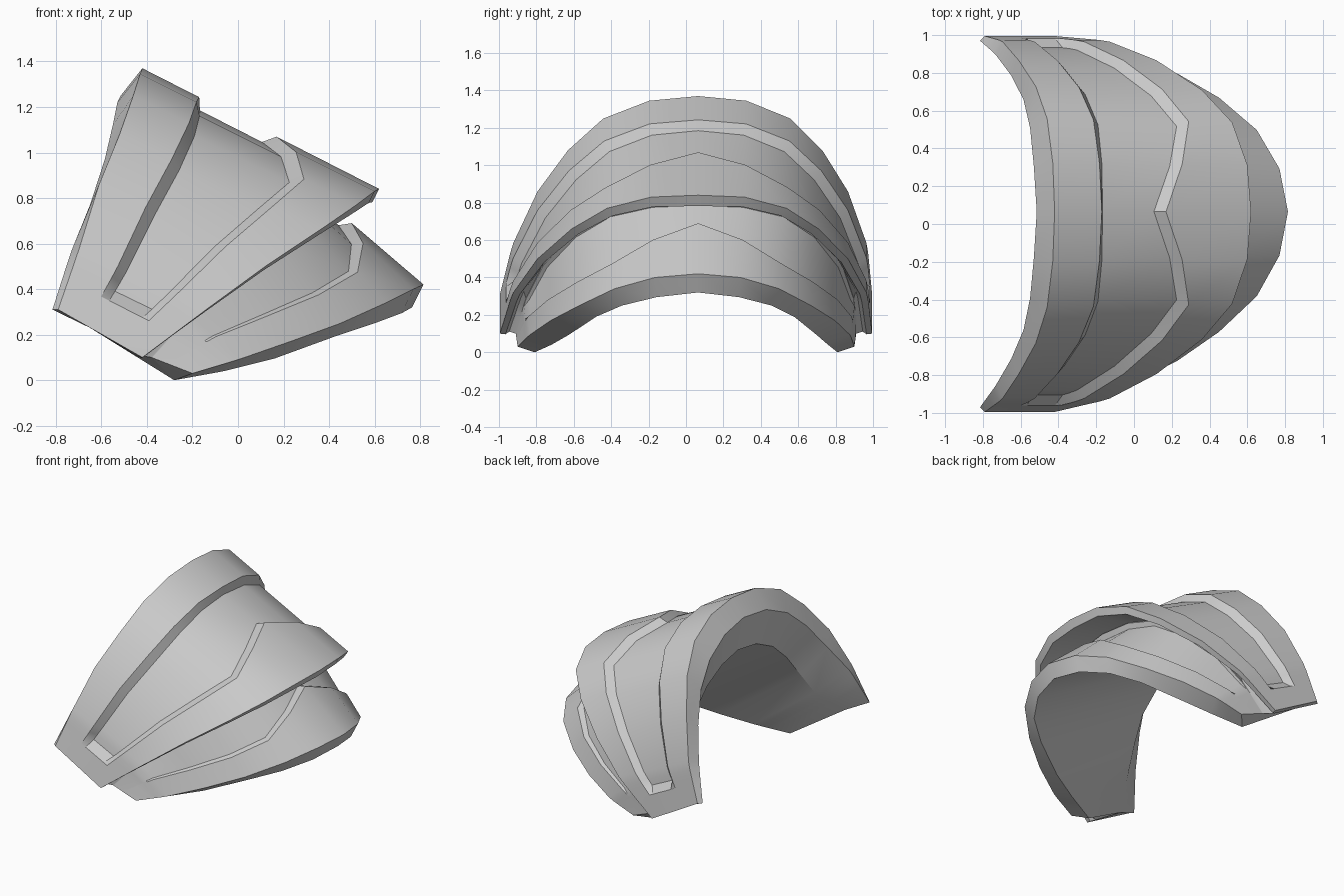
import bpy, bmesh, math
from mathutils import Vector

if "Cube" in bpy.data.objects:
    bpy.data.objects.remove(bpy.data.objects["Cube"])


def sample(values, s):
    # linear lookup along the half arch, 0 = crown, 6 = lower end
    i = min(int(s), len(values) - 2)
    return values[i] + (values[i + 1] - values[i]) * (s - i)


def vectors(pts):
    return [Vector(p) for p in pts]


def fade(pair, s):
    return pair[0] + (pair[1] - pair[0]) * s / 6


class Plate:
    """Ruled arch between two rims, with a sunken panel."""

    def __init__(self, back, front, t1, t2, wall1, wall2, end, depth):
        self.back, self.front = vectors(back), vectors(front)
        self.t1, self.t2, self.wall1, self.wall2 = t1, t2, wall1, wall2
        self.end, self.depth = end, depth

    def point(self, s, t, d=0.0):
        def on(u):
            return sample(self.back, u).lerp(sample(self.front, u), t)
        ps = on(min(6, s + 0.5)) - on(max(0, s - 0.5)) if s else Vector((0, 1, 0))
        inward = ps.cross(sample(self.front, s) - sample(self.back, s)).normalized()
        return on(s) + inward * d

    def rows(self, s):
        d = fade(self.depth, s) if s < self.end else 0
        a, b = sample(self.t1, s), sample(self.t2, s)
        return [self.point(s, 0), self.point(s, a),
                self.point(s, a + fade(self.wall1, s), d),
                self.point(s, b - fade(self.wall2, s), d),
                self.point(s, b), self.point(s, 1)]


# large upper plate
upper = Plate(
    back=[(-.42, 0, 1.37), (-.43, .26, 1.345), (-.46, .5, 1.25), (-.52, .68, 1.08),
          (-.61, .83, .86), (-.70, .95, .57), (-.79, .995, .31)],
    front=[(.62, 0, .84), (.60, .25, .83), (.52, .48, .77), (.36, .66, .66),
           (.12, .83, .50), (-.14, .95, .31), (-.42, .995, .10)],
    t1=[.24, .24, .25, .26, .28, .30, .32],
    t2=[.567, .665, .765, .76, .76, .76, .76],
    wall1=(.025, .08), wall2=(.04, .06), end=5.5, depth=(.05, .045))

# smaller lower plate growing from beneath the upper one
lower = Plate(
    back=[(.33, 0, .835), (.31, .25, .82), (.26, .48, .76), (.15, .66, .64),
          (-.05, .80, .47), (-.22, .88, .28), (-.38, .91, .10)],
    front=[(.815, 0, .42), (.77, .23, .40), (.65, .44, .34), (.45, .62, .25),
           (.23, .76, .17), (0, .86, .09), (-.20, .90, .03)],
    t1=[.02] * 7,
    t2=[.35, .52, .68, .68, .63, .5, .45],
    wall1=(.02, .02), wall2=(.06, .03), end=5.15, depth=(.045, .01))

# inner edge of the lower plate, rear edge of the liner, rolled back lip
lower_lip = vectors([(.765, 0, .32), (.72, .22, .295), (.60, .40, .25), (.42, .53, .19),
                     (.16, .66, .095), (-.06, .74, .04), (-.28, .81, 0)])
liner = vectors([(-.47, 0, 1.0), (-.48, .2, .97), (-.48, .38, .88), (-.48, .53, .74),
                 (-.51, .64, .57), (-.55, .74, .40), (-.65, .92, .23)])
back_lip = vectors([(-.515, 0, 1.25), (-.53, .24, 1.22), (-.55, .45, 1.12),
                    (-.585, .61, .97), (-.65, .75, .77), (-.735, .88, .56),
                    (-.815, .97, .31)])


def section(s):
    return (upper.rows(s)
            + [upper.point(s, 1, fade((.065, .03), s)),
               upper.point(s, .92, fade((.095, .05), s))]
            + lower.rows(s)
            + [sample(lower_lip, s), sample(liner, s), sample(back_lip, s)])


# sweep the closed section over the arch, mirrored with a slight lean
stations = [0, 1, 2, 3, 4, 4.95, 5.15, 5.3, 5.5, 6]
bm = bmesh.new()
rings = []
for side, s in [(-1, s) for s in reversed(stations)] + [(1, s) for s in stations[1:]]:
    c = .065 * (1 - (s / 6) ** 2)
    rings.append([bm.verts.new((p.x, side * p.y + c, p.z)) for p in section(s)])
n = len(rings[0])
for r, q in zip(rings, rings[1:]):
    for i in range(n):
        j = (i + 1) % n
        bm.faces.new((r[i], r[j], q[j], q[i]))
caps = [bm.faces.new(rings[0]), bm.faces.new(rings[-1])]
bmesh.ops.triangulate(bm, faces=caps)
bmesh.ops.recalc_face_normals(bm, faces=bm.faces)
me = bpy.data.meshes.new("layered_shoulder_plate")
bm.to_mesh(me)
bm.free()
ob = bpy.data.objects.new("layered_shoulder_plate", me)
bpy.context.collection.objects.link(ob)
ob.select_set(True)
bpy.context.view_layer.objects.active = ob
bpy.ops.object.shade_smooth_by_angle(angle=math.radians(30))
